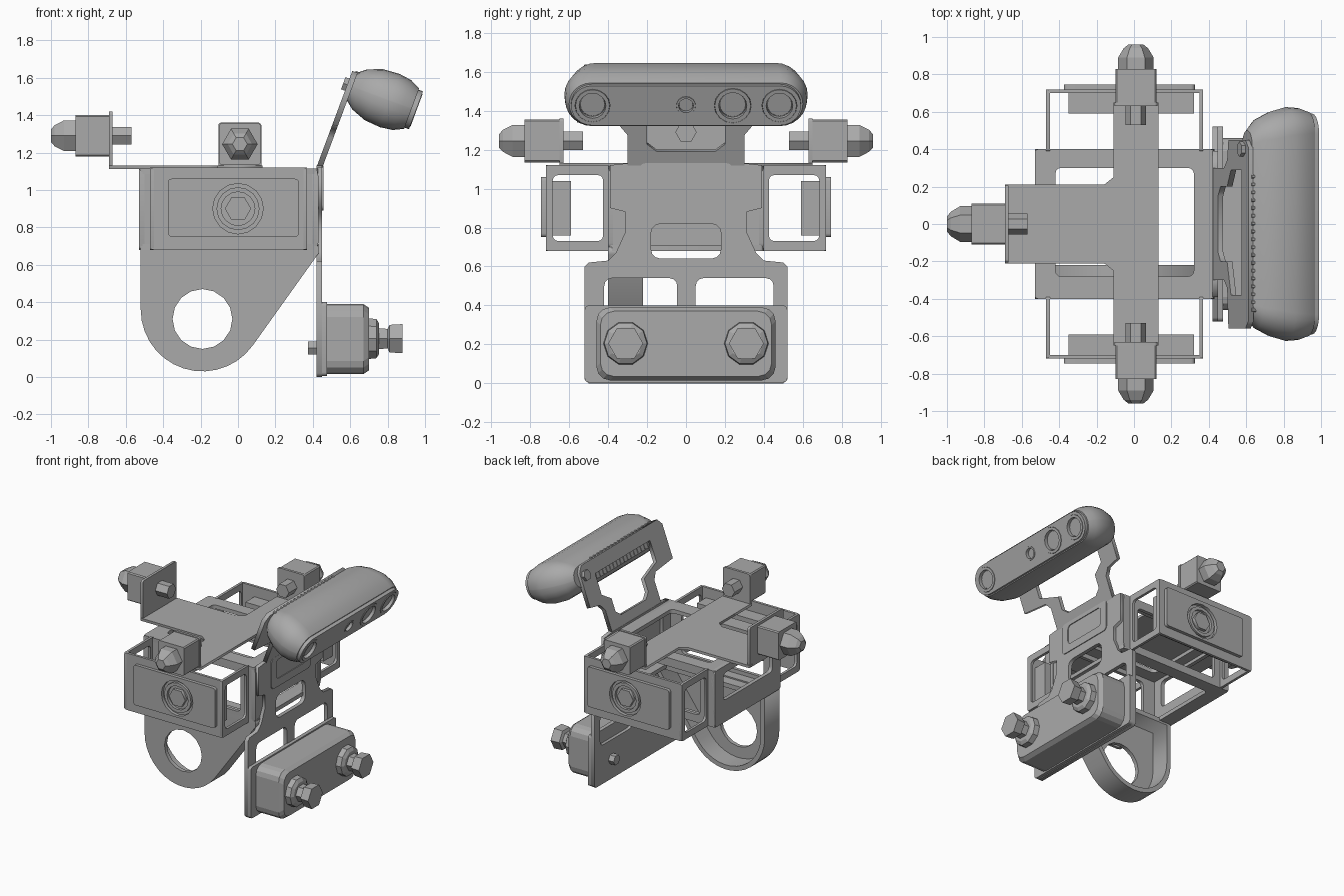
import bpy, bmesh
from math import sin, cos, pi, atan2
from mathutils import Vector, Matrix

old = bpy.data.objects.get("Cube")
if old:
    bpy.data.objects.remove(old, do_unlink=True)

grey = bpy.data.materials.new("plain_grey")
grey.use_nodes = True
GREY = (0.4, 0.4, 0.4, 1)
grey.diffuse_color = GREY
grey.node_tree.nodes["Principled BSDF"].inputs["Base Color"].default_value = GREY

X, Y, Z = Vector((1, 0, 0)), Vector((0, 1, 0)), Vector((0, 0, 1))
UP = Vector((0.349, 0, 0.937))      # direction of the leaning arm


def frame(origin, u, v):
    """Matrix whose local x, y are u, v and local z is their normal."""
    m = Matrix((u, v, u.cross(v))).transposed().to_4x4()
    m.translation = Vector(origin)
    return m


def add_object(name, mesh, matrix):
    mesh.materials.clear()
    mesh.materials.append(grey)
    ob = bpy.data.objects.new(name, mesh)
    ob.matrix_world = matrix
    bpy.context.collection.objects.link(ob)
    return ob


def ngon(u, v, r, n=16, turn=0.0):
    return [(u + r * cos(2 * pi * i / n + turn), v + r * sin(2 * pi * i / n + turn)) for i in range(n)]


def rrect(u0, u1, v0, v1, r=0.03, n=3):
    """Rounded rectangle loop."""
    pts = []
    corners = ((u1 - r, v1 - r), (u0 + r, v1 - r), (u0 + r, v0 + r), (u1 - r, v0 + r))
    for k, (u, v) in enumerate(corners):
        for i in range(n + 1):
            a = pi / 2 * (k + i / n)
            pts.append((u + r * cos(a), v + r * sin(a)))
    return pts


def mirrored(half):
    return half + [(-u, v) for u, v in reversed(half)]


def plate(name, matrix, thickness, *loops):
    """Flat plate from an outline followed by its holes."""
    cu = bpy.data.curves.new(name, 'CURVE')
    cu.dimensions, cu.fill_mode, cu.extrude = '2D', 'BOTH', thickness / 2
    for loop in loops:
        sp = cu.splines.new('POLY')
        sp.points.add(len(loop) - 1)
        for p, (u, v) in zip(sp.points, loop):
            p.co = (u, v, 0, 1)
        sp.use_cyclic_u = True
    tmp = bpy.data.objects.new(name + "_outline", cu)
    bpy.context.collection.objects.link(tmp)
    dg = bpy.context.evaluated_depsgraph_get()
    mesh = bpy.data.meshes.new_from_object(tmp.evaluated_get(dg))
    bpy.data.objects.remove(tmp, do_unlink=True)
    return add_object(name, mesh, matrix)


def loft(name, matrix, sections):
    """Solid through equal-sized loops at given heights along local z."""
    bm = bmesh.new()
    rings = [[bm.verts.new((u, v, w)) for u, v in loop] for w, loop in sections]
    n = len(rings[0])
    for a, b in zip(rings, rings[1:]):
        for i in range(n):
            j = (i + 1) % n
            bm.faces.new((a[i], a[j], b[j], b[i]))
    bm.faces.new(rings[0][::-1])
    bm.faces.new(rings[-1])
    bmesh.ops.recalc_face_normals(bm, faces=bm.faces)
    mesh = bpy.data.meshes.new(name)
    bm.to_mesh(mesh)
    bm.free()
    return add_object(name, mesh, matrix)


def turned(name, matrix, stations, n=6):
    return loft(name, matrix, [(w, ngon(0, 0, r, n)) for w, r in stations])


def box(name, x0, x1, y0, y1, z0, z1):
    return loft(name, Matrix(), [(z, [(x0, y0), (x1, y0), (x1, y1), (x0, y1)]) for z in (z0, z1)])


# Central frame: top and bottom rims, end walls and side walls
for name, z, y0 in (("frame_top", 1.1, -0.28), ("frame_bottom", 0.695, -0.3)):
    plate(name, frame((0, 0, z), X, Y), 0.03,
          rrect(-0.53, 0.43, -0.4, 0.4, 0.02), rrect(-0.42, 0.32, y0, 0.3))
plate("frame_end_wall", frame((-0.515, 0, 0), Y, Z), 0.03,
      rrect(-0.4, 0.4, 0.68, 1.115, 0.02), rrect(-0.3, 0.3, 0.85, 1.06))
plate("frame_panel_wall", frame((0.41, 0, 0), Y, Z), 0.03,
      rrect(-0.4, 0.4, 0.68, 1.115, 0.02), rrect(-0.28, 0.28, 0.71, 1.06))
for s in (-1, 1):
    plate("frame_side_wall", frame((0, s * 0.387, 0), X, Z), 0.026,
          rrect(-0.53, 0.43, 0.68, 1.115, 0.04), rrect(-0.4, 0.3, 0.74, 1.05))


# Hanging teardrop plate with a rim on the front side
def teardrop(d):
    cx, cz, r = -0.19, 0.36, 0.33 - d
    start, stop = pi, 2 * pi + atan2(-0.585, 0.81)
    arc = [(cx + r * cos(start + (stop - start) * i / 14), cz + r * sin(start + (stop - start) * i / 14))
           for i in range(15)]
    return [(0.43 - d * 1.6, 0.7 - d), (-0.52 + d, 0.7 - d)] + arc + [(0.43 - d * 1.6, 0.66 - d * 0.6)]


plate("hanging_plate", frame((0, -0.385, 0), X, Z), 0.03, teardrop(0), ngon(-0.19, 0.31, 0.16))
plate("hanging_rim", frame((0, -0.31, 0), X, Z), 0.18, teardrop(0), teardrop(0.035))

# Sensor boxes on both sides of the frame
for s in (-1, 1):
    for x in (-0.46, 0.36):
        plate("sensor_box_cheek", frame((x, s * 0.555, 0), Y, Z), 0.02,
              rrect(-0.165, 0.165, 0.68, 1.12, 0.01), rrect(-0.13, 0.13, 0.73, 1.07))
    plate("sensor_box_face", frame((0, s * 0.71, 0), X, Z), 0.02, rrect(-0.47, 0.37, 0.68, 1.12, 0.02))
    y0, y1 = sorted((s * 0.59, s * 0.7))
    box("sensor_module", -0.35, 0.32, y0, y1, 0.76, 1.04)
    plate("sensor_cover", frame((0, s * 0.732, 0), X, Z), 0.026,
          rrect(-0.375, 0.325, 0.75, 1.06, 0.02), ngon(0, 0.9, 0.135))
    plate("sensor_lens_ring", frame((0, s * 0.73, 0), X, Z), 0.02, ngon(0, 0.9, 0.115), ngon(0, 0.9, 0.09))
    plate("sensor_lens_nut", frame((0, s * 0.73, 0), X, Z), 0.03, ngon(0, 0.9, 0.07, 6))

# T-shaped top bracket
half_t = [(0.13, -0.65), (0.13, 0.65), (-0.11, 0.65), (-0.11, 0.25), (-0.16, 0.21), (-0.69, 0.21),
          (-0.69, -0.21), (-0.16, -0.21), (-0.11, -0.25), (-0.11, -0.65)]
plate("top_bracket", frame((0, 0, 1.122), X, Y), 0.02, half_t)

# Upright flange, block, dome nut and tail nut on each bracket end
for out, side, start, z, half, top in ((-X, -Y, 0.68, 1.29, 0.205, 1.42),
                                       (-Y, X, 0.64, 1.245, 0.115, 1.36),
                                       (Y, -X, 0.64, 1.245, 0.115, 1.36)):
    shift = X * 0.01 if out.x == 0 else Vector()
    at = out * start + shift
    plate("bracket_flange", frame(at, side, Z), 0.02, rrect(-half, half, 1.112, top, 0.015))
    m = frame(at + Z * z, side, Z)
    if m.col[2].to_3d().dot(out) < 0:
        m = frame(at + Z * z, -side, Z)
    loft("sensor_block", m, [(w, rrect(-0.11, 0.11, -0.11, 0.11, 0.008, 1)) for w in (0.005, 0.19)])
    turned("dome_nut", m, [(0.18, 0.095), (0.25, 0.095), (0.3, 0.065), (0.32, 0.04)])
    turned("tail_nut", m, [(-0.11, 0.055), (0, 0.055)])

# Upright panel on the +x side
half_panel = [(0.5, 0), (0.52, 0.02), (0.52, 0.6), (0.5, 0.62), (0.4, 0.63), (0.36, 0.67), (0.31, 0.78),
              (0.31, 0.88), (0.39, 0.9), (0.39, 1.12), (0.3, 1.13)]
plate("upright_panel", frame((0.435, 0, 0), Y, Z), 0.03, mirrored(half_panel),
      rrect(-0.18, 0.18, 0.64, 0.82, 0.05),
      rrect(-0.42, -0.045, 0.3, 0.54, 0.04), rrect(0.05, 0.45, 0.3, 0.54, 0.04))
plate("panel_upper_trim", frame((0.452, 0, 0), Y, Z), 0.008,
      rrect(-0.24, 0.24, 0.89, 1.13), rrect(-0.18, 0.18, 0.95, 1.1))

# Lower sensor with two knobs
outer, inner = rrect(-0.46, 0.46, 0.015, 0.39, 0.07), rrect(-0.44, 0.44, 0.035, 0.37, 0.07)
plate("lower_sensor_back", frame((0.46, 0, 0), Y, Z), 0.03, rrect(-0.52, 0.52, 0.005, 0.4, 0.02))
loft("lower_sensor", frame((0, 0, 0), Y, Z), [(0.46, outer), (0.67, outer), (0.7, inner)])
for y in (-0.31, 0.31):
    m = frame((0, y, 0.205), Y, Z)
    turned("knob_collar", m, [(0.69, 0.115), (0.74, 0.11), (0.755, 0.085)], 10)
    turned("knob", m, [(0.75, 0.065), (0.8, 0.06), (0.81, 0.085), (0.88, 0.09)])
    turned("panel_tail_screw", frame((0, y, 0.155), Y, Z), [(0.375, 0.04), (0.43, 0.04)])

# Leaning arm plate that carries the camera bar
arm_outline = [(0.3, 0), (0.3, 0.17), (0.34, 0.22), (0.45, 0.24), (0.45, 0.5), (0.41, 0.545),
               (-0.52, 0.545), (-0.56, 0.5), (-0.56, 0.24), (-0.34, 0.22), (-0.3, 0.17), (-0.3, 0)]
arm_window = [(0.15, 0.08), (0.2, 0.12), (0.2, 0.22), (0.29, 0.28), (0.29, 0.44),
              (-0.38, 0.44), (-0.38, 0.28), (-0.2, 0.22), (-0.2, 0.12), (-0.15, 0.08)]
plate("leaning_arm", frame((0.435, 0, 1.12), Y, UP), 0.03, arm_outline, arm_window)

# Camera bar: rounded body, raised front panel, lenses and cooling fins
cam = frame((0.605, 0, 1.555), Y, UP)


def pill(length, width):
    return rrect(-length, length, -width, width, width * 0.98, 6)


body = loft("camera_body", cam, [(0, pill(0.5, 0.075)), (0.05, pill(0.56, 0.115)), (0.13, pill(0.6, 0.145)),
                                 (0.22, pill(0.625, 0.152)), (0.29, pill(0.62, 0.142)), (0.345, pill(0.6, 0.115))])
front_m = cam @ Matrix.Translation((0, 0, 0.355))
lenses = ((-0.48, 0.09), (0, 0.05), (0.24, 0.095), (0.48, 0.09))
plate("camera_front", front_m, 0.03, pill(0.59, 0.108), *[ngon(y, 0, r) for y, r in lenses])
for y, r in lenses:
    spot = cam @ Matrix.Translation((y, 0, 0))
    plate("lens_ring", front_m, 0.036, ngon(y, 0, r * 0.98), ngon(y, 0, r * 0.76))
    turned("lens_glass", spot, [(0.34, r * 0.76), (0.352, r * 0.7)], 16)
for i in range(18):
    fin = cam @ Matrix.Translation((-0.46 + 0.042 * i, 0, 0))
    loft("cooling_fin", fin, [(w, rrect(-0.01, 0.01, -0.07, 0.085, 0.004, 1)) for w in (-0.005, 0.045)])
turned("camera_mount_screw", cam @ Matrix.Translation((0.4, 0, 0)), [(-0.045, 0.04), (0.02, 0.04)])

# Smooth the rounded camera housing
bpy.context.view_layer.update()
bpy.ops.object.select_all(action='DESELECT')
body.select_set(True)
bpy.context.view_layer.objects.active = body
bpy.ops.object.shade_smooth_by_angle()
